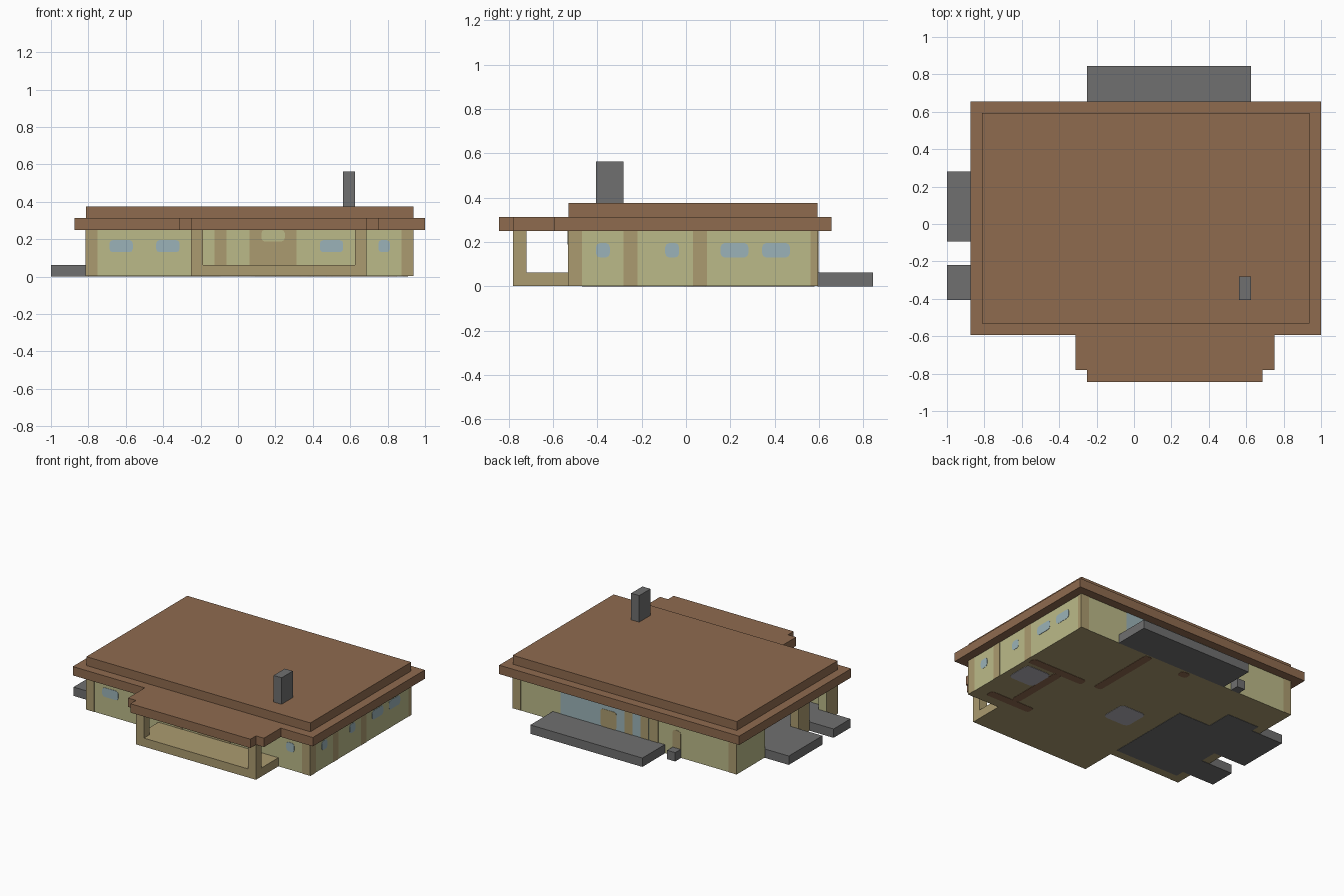
import bpy, bmesh

cube = bpy.data.objects.get("Cube")
if cube:
    bpy.data.objects.remove(cube, do_unlink=True)


def material(name, r, g, b):
    m = bpy.data.materials.new(name)
    m.use_nodes = True
    m.diffuse_color = (r, g, b, 1)
    m.node_tree.nodes["Principled BSDF"].inputs["Base Color"].default_value = (r, g, b, 1)
    return m


GREEN = material("wall green", 0.50, 0.49, 0.25)
TAN = material("trim tan", 0.41, 0.33, 0.16)
BLUE = material("window blue", 0.33, 0.45, 0.48)
BROWN = material("roof brown", 0.275, 0.147, 0.078)
GREY = material("concrete grey", 0.162, 0.162, 0.162)
PALE = material("pale grey", 0.46, 0.45, 0.49)

U = 0.0625            # building grid unit
WEST, EAST = -13 * U, 15 * U
SOUTH, NORTH = -8.5 * U, 9.5 * U
EAVE = 4 * U          # underside of the roof
SKIN = 0.002          # thickness of painted plates


def box(name, xs, ys, zs, mat, under=None, round_axis=None, radius=0.018):
    """Axis-aligned box; optionally another colour below, or rounded corners."""
    bm = bmesh.new()
    bmesh.ops.create_cube(bm, size=1)
    spans = [sorted(s) for s in (xs, ys, zs)]
    for v in bm.verts:
        v.co = [a + (c + 0.5) * (b - a) for c, (a, b) in zip(v.co, spans)]
    if round_axis is not None:
        edges = [e for e in bm.edges
                 if abs((e.verts[0].co - e.verts[1].co).normalized()[round_axis]) > 0.9]
        bmesh.ops.bevel(bm, geom=edges, offset=radius, segments=2, affect='EDGES', profile=0.5)
    bm.normal_update()
    mesh = bpy.data.meshes.new(name)
    mesh.materials.append(mat)
    if under:
        mesh.materials.append(under)
        for f in bm.faces:
            f.material_index = int(f.normal.z < -0.5)
    bm.to_mesh(mesh)
    bm.free()
    ob = bpy.data.objects.new(name, mesh)
    bpy.context.collection.objects.link(ob)
    return ob


def front_plate(name, a, b, z0, z1, mat, axis=None, lift=1):
    box(name, (a, b), (SOUTH - SKIN * lift, SOUTH), (z0, z1), mat, round_axis=axis)


def back_plate(name, a, b, z0, z1, mat, axis=None, lift=1):
    box(name, (a, b), (NORTH, NORTH + SKIN * lift), (z0, z1), mat, round_axis=axis)


def side_plate(name, a, b, z0, z1, mat, axis=None, lift=1):
    box(name, (EAST, EAST + SKIN * lift), (a, b), (z0, z1), mat, round_axis=axis)


# House walls, leaving a covered terrace open on the -x side
walls = {
    "main_block": ((-4 * U, EAST), (SOUTH, NORTH)),
    "back_block": ((WEST, -4 * U), (5.5 * U, NORTH)),
    "inner_block": ((-8 * U, -4 * U), (2.5 * U, 5.5 * U)),
    "outer_wall": ((WEST, -12 * U), (4.5 * U, 5.5 * U)),
    "terrace_front_wall": ((WEST, -4 * U), (SOUTH, -7.5 * U)),
    "terrace_corner": ((WEST, -12 * U), (-7.5 * U, -6.5 * U)),
}
for name, (xs, ys) in walls.items():
    box(name, xs, ys, (SKIN, EAVE), GREEN, under=TAN)
box("terrace_pillar", (WEST, -12 * U), (-3.5 * U, -1.5 * U), (SKIN, EAVE), TAN)
box("corner_trim", (WEST - SKIN, WEST), (SOUTH, -6.5 * U), (SKIN, EAVE), TAN)

# Terrace floor and outdoor slabs
box("terrace_floor", (-12 * U, -4 * U), (-7.5 * U, 2.5 * U), (0, U), GREY)
box("terrace_floor_bay", (-12 * U, -8 * U), (2.5 * U, 5.5 * U), (0, U), GREY)
box("side_slab_back", (-16 * U, -12 * U), (-1.5 * U, 4.5 * U), (0, U), GREY)
box("side_slab_front", (-16 * U, -12 * U), (-6.5 * U, -3.5 * U), (0, U), GREY)
box("back_patio", (-4 * U, 10 * U), (NORTH, 13.5 * U), (0, U), GREY)
box("back_step", (-6 * U, -5 * U), (NORTH, 10.5 * U), (0, U), GREY)

# Front porch
box("porch_floor", (-4 * U, 11 * U), (-12.5 * U, SOUTH), (SKIN, U), TAN)
for side, x in (("right", -4 * U), ("left", 10 * U)):
    box("porch_post_" + side, (x, x + U), (-12.5 * U, -11.5 * U), (U, EAVE), TAN)

# Roofs and chimney
box("main_roof", (-14 * U, 16 * U), (-9.5 * U, 10.5 * U), (EAVE, 5 * U), BROWN)
box("upper_roof", (WEST, EAST), (SOUTH, NORTH), (5 * U, 6 * U), BROWN)
box("porch_roof", (-5 * U, 12 * U), (-12.5 * U, -9.5 * U), (EAVE, 5 * U), BROWN)
box("porch_roof_lip", (-4 * U, 11 * U), (-13.5 * U, -12.5 * U), (EAVE, 5 * U), BROWN)
box("chimney", (9 * U, 10 * U), (-6.5 * U, -4.5 * U), (6 * U, 9 * U), GREY)

# Front trim, door and windows
for a, b in ((-13, -12), (-2, -1), (1, 5), (14, 15)):
    front_plate("front_trim", a * U, b * U, SKIN, EAVE, TAN)
front_plate("door_light", 2 * U, 4 * U, 3 * U, EAVE, GREEN, 1, 2)
for a, b in ((-11, -9), (-7, -5), (7, 9), (12, 13)):
    front_plate("front_window", a * U, b * U, 0.13, 0.195, BLUE, 1)

# Trim and windows of the +x wall
for a, b in ((-8.5, -7.5), (-4.5, -3.5), (0.5, 1.5), (9, 9.5)):
    side_plate("side_trim", a * U, b * U, SKIN, EAVE, TAN)
for a, b in ((-6.5, -5.5), (-1.5, -0.5), (2.5, 4.5), (5.5, 7.5)):
    side_plate("side_window", a * U, b * U, 0.13, 0.195, BLUE, 0)

# Back trim, glazing and doors
for a, b in ((-13, -12), (14, 15)):
    back_plate("back_trim", a * U, b * U, SKIN, EAVE, TAN)
back_plate("patio_glazing", -2 * U, 9 * U, U, EAVE, BLUE)
back_plate("patio_door", 2 * U, 4 * U, U, 3 * U, TAN, 1, 2)
for a in (0, -2, -3.2):
    back_plate("glazing_post", a * U, (a + 1) * U, U, EAVE, TAN, None, 2)
back_plate("back_door", -6 * U, -5 * U, SKIN, 3 * U, TAN, 1)

# Floor patches seen on the underside
for xs, ys in (((0.47, 0.91), (0.03, 0.09)), ((0.63, 0.69), (-0.40, 0.03)),
               ((0.50, 0.85), (-0.46, -0.40)), ((0.33, 0.39), (0.06, 0.58)),
               ((0.01, 0.08), (0.52, 0.58))):
    box("floor_strip", xs, ys, (0, SKIN), BROWN, round_axis=2)
for x in (0.79, 0.0):
    box("floor_patch", (x - 0.10, x + 0.10), (-0.19, 0.0), (0, SKIN), PALE, round_axis=2, radius=0.03)
